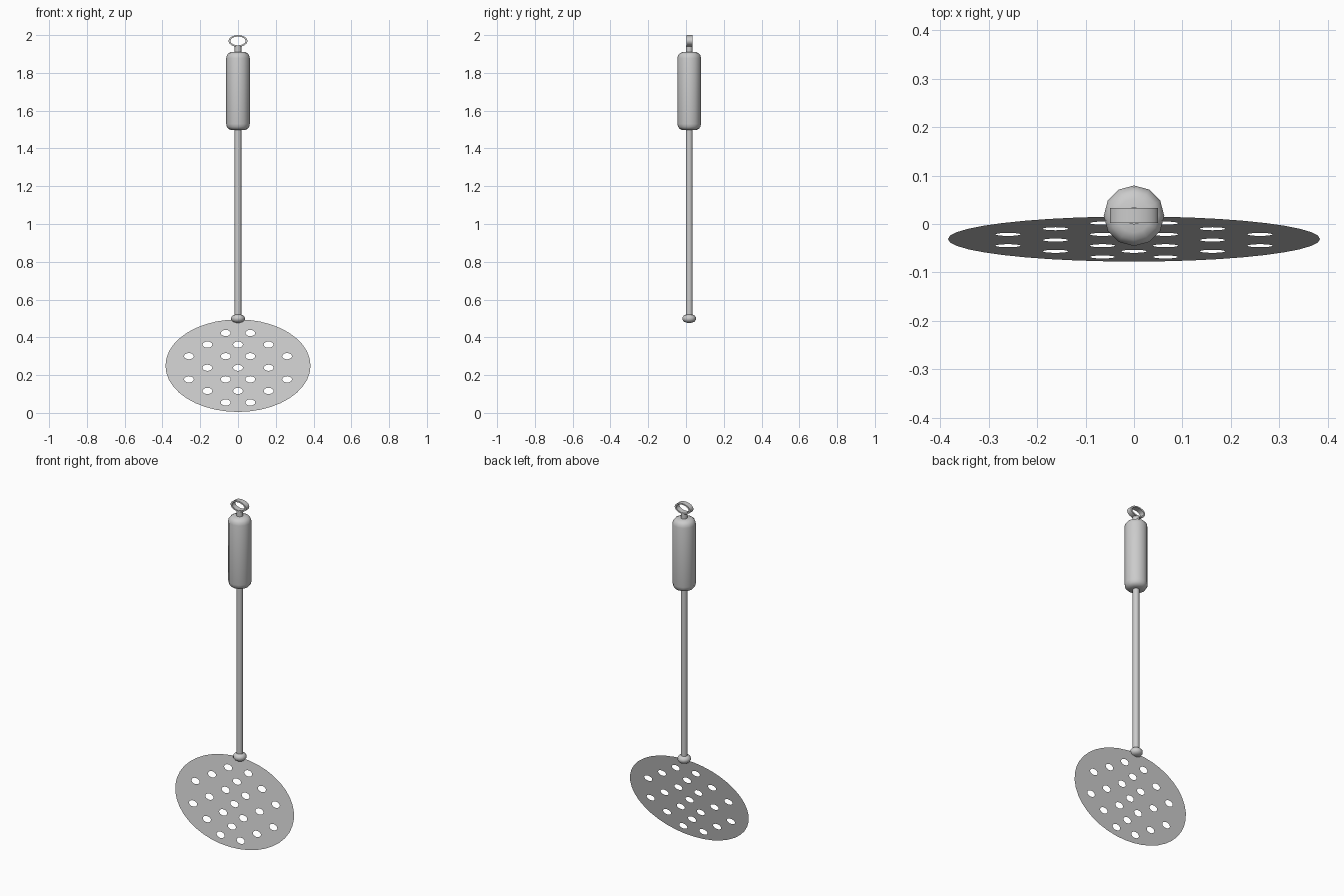
import bpy, bmesh, math

if "Cube" in bpy.data.objects:
    bpy.data.objects.remove(bpy.data.objects["Cube"])

CY = 0.017  # handle axis offset in y

steel = bpy.data.materials.new("light grey metal")
steel.diffuse_color = (0.6, 0.6, 0.6, 1)
steel.use_nodes = True
steel.node_tree.nodes["Principled BSDF"].inputs["Base Color"].default_value = steel.diffuse_color


def finish(name, bm, angle=40):
    me = bpy.data.meshes.new(name)
    bm.to_mesh(me)
    bm.free()
    ob = bpy.data.objects.new(name, me)
    bpy.context.collection.objects.link(ob)
    me.materials.append(steel)
    if angle:
        bpy.ops.object.select_all(action='DESELECT')
        ob.select_set(True)
        bpy.context.view_layer.objects.active = ob
        bpy.ops.object.shade_smooth_by_angle(angle=math.radians(angle))
    return ob


def lathe(name, profile, sides=12):
    """Closed solid of revolution around the handle axis; profile is (radius, z), bottom to top."""
    bm = bmesh.new()
    rings = [[bm.verts.new((r * math.cos(2 * math.pi * i / sides),
                            CY + r * math.sin(2 * math.pi * i / sides), z))
              for i in range(sides)] for r, z in profile]
    for a, b in zip(rings, rings[1:]):
        for i in range(sides):
            j = (i + 1) % sides
            bm.faces.new((a[i], a[j], b[j], b[i]))
    bm.faces.new(rings[0][::-1])
    bm.faces.new(rings[-1])
    return finish(name, bm)


# Perforated oval blade: one thin tilted sheet
def blade():
    bm = bmesh.new()

    def oval(cx, cz, rx, rz, n):
        vs = []
        for i in range(n):
            t = 2 * math.pi * i / n
            z = cz + rz * math.sin(t)
            vs.append(bm.verts.new((cx + rx * math.cos(t), -0.031 + 0.19 * (z - 0.25), z)))
        for i in range(n):
            bm.edges.new((vs[i], vs[(i + 1) % n]))

    oval(0, 0.25, 0.384, 0.245, 40)
    rows = [(0.065,), (0, 0.162), (0.065, 0.26), (0, 0.162), (0.065, 0.26), (0, 0.162), (0.065,)]
    for k, row in enumerate(rows):
        for x in row:
            for s in ((1, -1) if x else (1,)):
                oval(s * x, 0.055 + 0.0613 * k, 0.026, 0.0165, 16)
    bmesh.ops.triangle_fill(bm, edges=bm.edges[:], use_beauty=True, normal=(0, -1, 0.19))
    for f in bm.faces:
        f.normal_update()
        if f.normal.y > 0:
            f.normal_flip()
    finish("blade", bm, 0)


blade()

# Collar, rod, grip and neck on one axis
lathe("collar", [(0.012, 0.477), (0.027, 0.482), (0.036, 0.493), (0.036, 0.506),
                 (0.027, 0.517), (0.012, 0.522)])
lathe("rod", [(0.018, 0.5), (0.018, 1.51)])
lathe("grip", [(0.035, 1.497), (0.05, 1.503), (0.059, 1.514), (0.0625, 1.53),
               (0.0625, 1.878), (0.059, 1.893), (0.05, 1.904), (0.035, 1.911)])
lathe("neck", [(0.018, 1.9), (0.018, 1.945)])

# Hanging ring: flat oval band
bm = bmesh.new()
N = 24
loops = []
for rx, rz, y in ((0.05, 0.031, -0.0155), (0.05, 0.031, 0.0155),
                  (0.040, 0.023, 0.0155), (0.040, 0.023, -0.0155)):
    loops.append([bm.verts.new((rx * math.cos(2 * math.pi * i / N), CY + 0.001 + y,
                                1.969 + rz * math.sin(2 * math.pi * i / N))) for i in range(N)])
for k in range(4):
    a, b = loops[k], loops[(k + 1) % 4]
    for i in range(N):
        j = (i + 1) % N
        bm.faces.new((a[i], a[j], b[j], b[i]))
bmesh.ops.recalc_face_normals(bm, faces=bm.faces[:])
finish("hanging_ring", bm)
